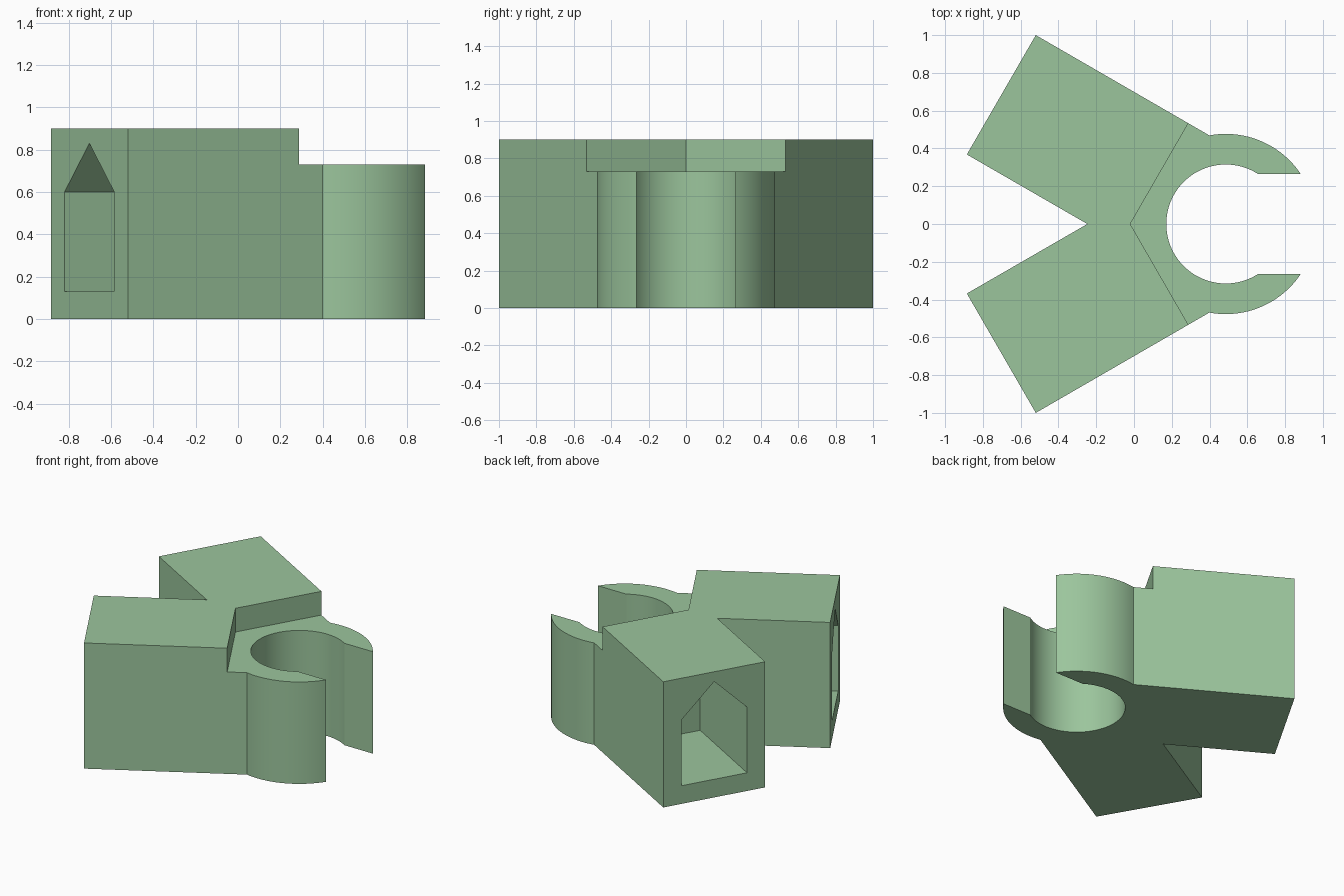
import bpy, bmesh, math
from mathutils import Matrix, Vector

if "Cube" in bpy.data.objects:
    bpy.data.objects.remove(bpy.data.objects["Cube"])

HEIGHT, STEP = 0.90, 0.73          # arm top, clip top
CX, R_IN, R_OUT = 0.486, 0.315, 0.477   # clip ring
GAP = 0.264                        # half opening of the clip

green = bpy.data.materials.new("sage green")
green.diffuse_color = (0.33, 0.56, 0.335, 1)
green.use_nodes = True
green.node_tree.nodes["Principled BSDF"].inputs["Base Color"].default_value = green.diffuse_color


def prism(name, outline, z0, z1):
    """Extrude a flat outline between two heights."""
    bm = bmesh.new()
    face = bm.faces.new([bm.verts.new((x, y, z0)) for x, y in outline])
    top = bmesh.ops.extrude_face_region(bm, geom=[face])
    verts = [g for g in top["geom"] if isinstance(g, bmesh.types.BMVert)]
    bmesh.ops.translate(bm, verts=verts, vec=(0, 0, z1 - z0))
    bmesh.ops.recalc_face_normals(bm, faces=bm.faces)
    mesh = bpy.data.meshes.new(name)
    bm.to_mesh(mesh)
    bm.free()
    mesh.materials.append(green)
    obj = bpy.data.objects.new(name, mesh)
    bpy.context.collection.objects.link(obj)
    return obj


def arc(radius, a0, a1, steps):
    return [(CX + radius * math.cos(a0 + (a1 - a0) * i / steps),
             radius * math.sin(a0 + (a1 - a0) * i / steps)) for i in range(steps + 1)]


# Half outline: notch, arm end, outer clip arc, inner clip arc; then mirrored
half = [(-0.247, 0), (-0.885, 0.368), (-0.52, 1.0)]
half += arc(R_OUT, math.atan2(0.469, 0.399 - CX), math.asin(GAP / R_OUT), 24)
half += arc(R_IN, math.asin(GAP / R_IN), math.pi, 40)
outline = half + [(x, -y) for x, y in reversed(half[1:-1])]
body = prism("connector_body", outline, 0, HEIGHT)

# Lowered step over the clip
cutters = [prism("step_cutter", [(-0.02, 0), (0.56, 1.005), (2, 1.005),
                                 (2, -1.005), (0.56, -1.005)], STEP, 1.2)]

# Gabled pocket in the end of each arm
pocket = [(-0.235, 0.13), (0.235, 0.13), (0.235, 0.60), (0, 0.83), (-0.235, 0.60)]
for side, name in ((1, "back_pocket_cutter"), (-1, "front_pocket_cutter")):
    cutter = prism(name, pocket, -0.1, 0.72)
    axis = Vector((math.sqrt(0.75), -0.5 * side, 0))
    up = Vector((0, 0, 1))
    across = up.cross(axis)
    m = Matrix((across, up, axis)).transposed().to_4x4()
    m.translation = (-0.7025, 0.684 * side, 0)
    cutter.data.transform(m)
    bm = bmesh.new()
    bm.from_mesh(cutter.data)
    bmesh.ops.recalc_face_normals(bm, faces=bm.faces)
    bm.to_mesh(cutter.data)
    bm.free()
    cutters.append(cutter)

bpy.context.view_layer.objects.active = body
body.select_set(True)
for cutter in cutters:
    mod = body.modifiers.new(cutter.name, 'BOOLEAN')
    mod.operation, mod.solver, mod.object = 'DIFFERENCE', 'EXACT', cutter
    bpy.ops.object.modifier_apply(modifier=mod.name)
for cutter in cutters:
    bpy.data.objects.remove(cutter)

# Smooth clip walls, crisp edges elsewhere
bpy.ops.object.shade_smooth_by_angle(angle=math.radians(20))
